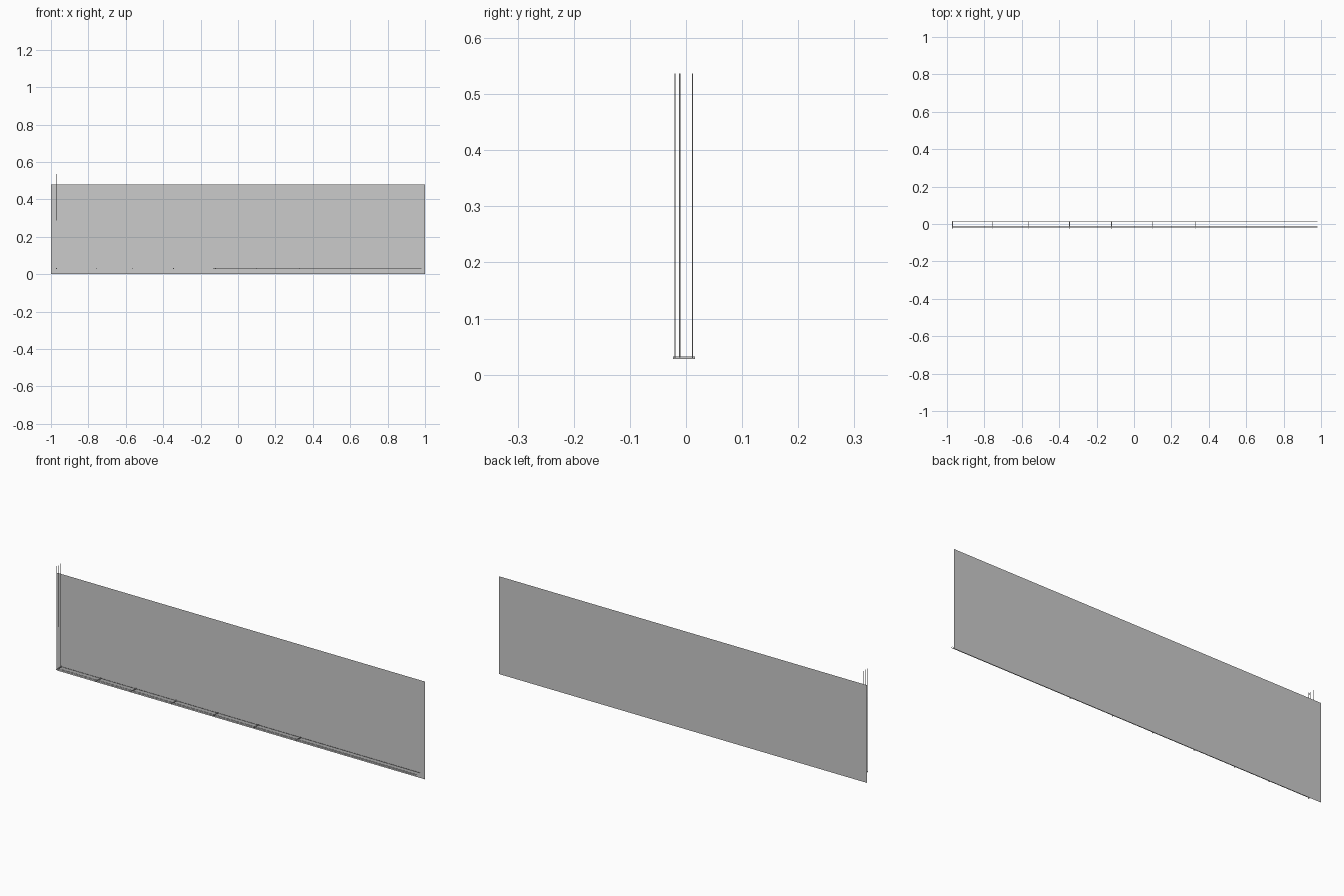
import bpy

if "Cube" in bpy.data.objects:
    bpy.data.objects.remove(bpy.data.objects["Cube"])

PIPE_R = 0.0011
CORNER_X, END_X = -0.97, 0.98
RUN_Z, TOP_Z = 0.031, 0.537


def box(name, centre, size):
    bpy.ops.mesh.primitive_cube_add(size=1, location=centre)
    ob = bpy.context.object
    ob.name = name
    ob.scale = size
    bpy.ops.object.transform_apply(location=False, rotation=False, scale=True)
    return ob


def pipe(name, points):
    curve = bpy.data.curves.new(name, 'CURVE')
    curve.dimensions = '3D'
    curve.bevel_depth = PIPE_R
    curve.bevel_resolution = 2
    curve.use_fill_caps = True
    spline = curve.splines.new('POLY')
    spline.points.add(len(points) - 1)
    for p, co in zip(spline.points, points):
        p.co = (*co, 1)
    ob = bpy.data.objects.new(name, curve)
    bpy.context.collection.objects.link(ob)
    # turn the swept curve into a mesh
    bpy.ops.object.select_all(action='DESELECT')
    ob.select_set(True)
    bpy.context.view_layer.objects.active = ob
    bpy.ops.object.convert(target='MESH')
    bpy.ops.object.shade_smooth_by_angle()


# Flat wall panel, a single sheet at the back
mesh = bpy.data.meshes.new("wall_panel")
mesh.from_pydata([(-1, 0.023, 0), (1, 0.023, 0), (1, 0.023, 0.48), (-1, 0.023, 0.48)],
                 [], [(0, 1, 2, 3)])
bpy.context.collection.objects.link(bpy.data.objects.new("wall_panel", mesh))

# Three thin pipes: down the left end, then along the foot of the wall
for i, y in enumerate((-0.0195, -0.011, 0.0115)):
    pipe(f"pipe_{i + 1}", [(CORNER_X, y, TOP_Z), (CORNER_X, y, RUN_Z), (END_X, y, RUN_Z)])

# Brackets crossing under the horizontal pipes
for i, x in enumerate((-0.97, -0.755, -0.565, -0.345, -0.12, 0.10, 0.33)):
    box(f"bracket_{i + 1}", (x, -0.0035, 0.0302), (0.004, 0.039, 0.004))
